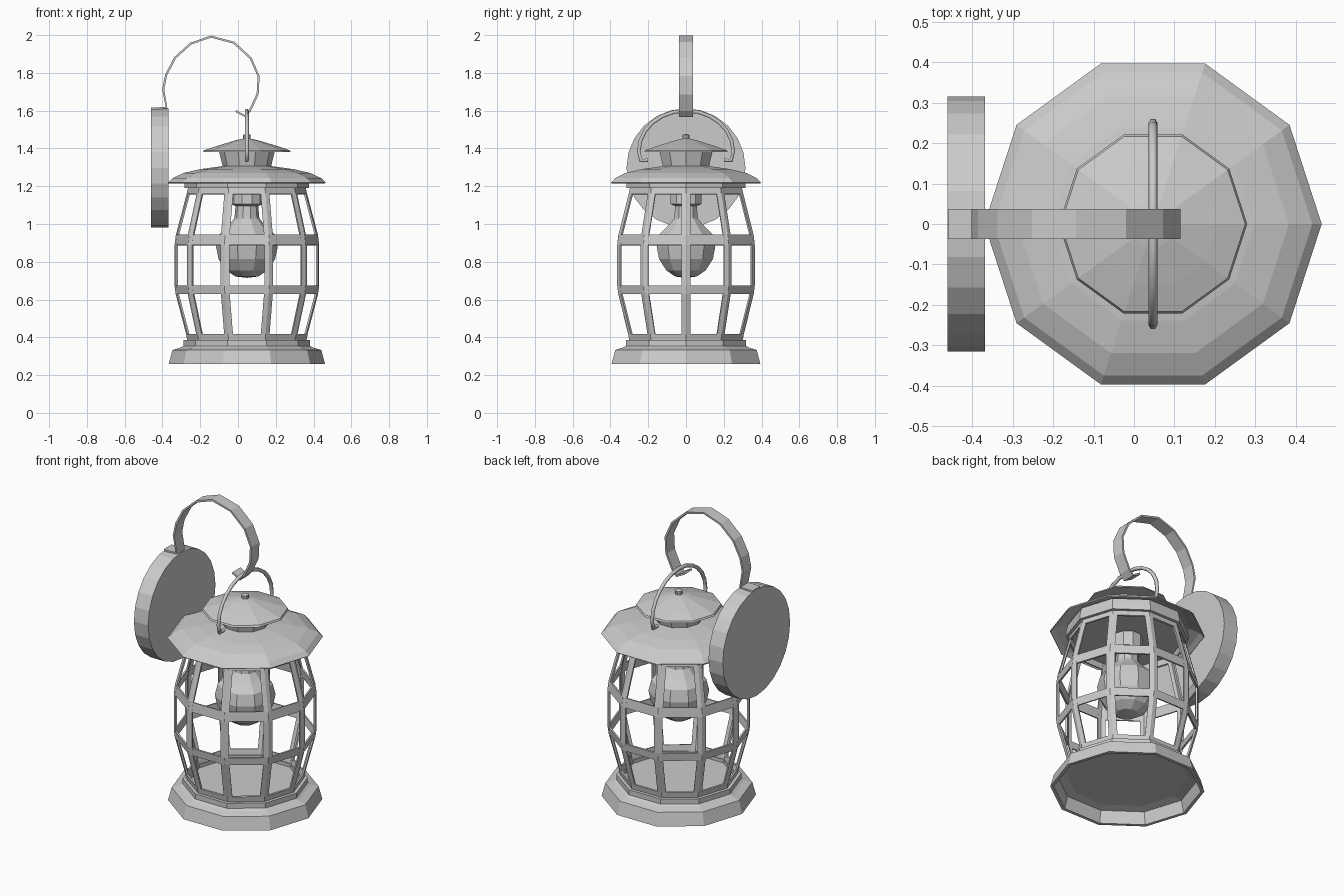
import bpy, bmesh, math
from mathutils import Vector

if "Cube" in bpy.data.objects:
    bpy.data.objects.remove(bpy.data.objects["Cube"])

AX = 0.047   # x of the lantern's axis
N = 10       # sides of the lantern


def make(name, verts, faces, thick=0.0):
    me = bpy.data.meshes.new(name)
    me.from_pydata(verts, [], faces)
    bm = bmesh.new()
    bm.from_mesh(me)
    bmesh.ops.remove_doubles(bm, verts=bm.verts, dist=1e-5)
    bmesh.ops.recalc_face_normals(bm, faces=bm.faces)
    bm.to_mesh(me)
    bm.free()
    ob = bpy.data.objects.new(name, me)
    bpy.context.collection.objects.link(ob)
    if thick:
        mod = ob.modifiers.new("thickness", 'SOLIDIFY')
        mod.thickness = thick
        mod.offset = 0
    return ob


def corner(i, r, z):
    a = 2 * math.pi * i / N
    return Vector((AX + r * math.cos(a), r * math.sin(a), z))


def lathe(name, profile, thick=0.0):
    verts, faces = [], []
    for r, z in profile:
        verts += [corner(i, r, z) for i in range(N)]
    for k in range(len(profile) - 1):
        for i in range(N):
            j = (i + 1) % N
            f = [k * N + i, k * N + j, (k + 1) * N + j, (k + 1) * N + i]
            if profile[k][0] == 0:
                f = [k * N] + f[2:]
            elif profile[k + 1][0] == 0:
                f = f[:2] + [(k + 1) * N]
            faces.append(f)
    return make(name, verts, faces, thick)


# base: hollow skirt with a floor plate
lathe("base", [(0.395, 0.258), (0.414, 0.258), (0.394, 0.333), (0.35, 0.346), (0.335, 0.355),
               (0.335, 0.385), (0.30, 0.385), (0.30, 0.365), (0, 0.365),
               ])
lathe("base_underside", [(0.395, 0.258), (0.378, 0.328), (0.33, 0.338), (0, 0.338)])

# roof, collar and ceiling
lathe("roof", [(0.415, 1.217), (0.392, 1.24), (0.335, 1.267), (0.25, 1.287), (0.125, 1.304)], 0.006)
lathe("collar", [(0, 1.19), (0.33, 1.19), (0.33, 1.217), (0.32, 1.26)])

# flared neck, top cap and finial
lathe("neck", [(0.127, 1.30), (0.148, 1.385)])
lathe("top_cap", [(0.14, 1.383), (0.233, 1.38), (0.228, 1.39), (0.16, 1.413), (0.06, 1.443),
                  (0.02, 1.452), (0.02, 1.472), (0, 1.477)])

# cage: ribs folded over each corner, plus horizontal bands
CAGE = [(0.307, 1.185), (0.371, 0.943), (0.378, 0.888), (0.378, 0.675), (0.372, 0.63), (0.312, 0.40)]
HALF = 0.024
verts, faces = [], []
for i in range(N):
    b = len(verts)
    for r, z in CAGE:
        c = corner(i, r, z)
        for j in (i - 1, i, i + 1):
            d = corner(j, r, z) - c
            verts.append(c + d.normalized() * HALF if j != i else c)
    for k in range(len(CAGE) - 1):
        for s in (0, 1):
            p = b + 3 * k + s
            faces.append((p, p + 1, p + 4, p + 3))
make("cage_ribs", verts, faces, 0.01)
lathe("upper_band", CAGE[1:3], 0.01)
lathe("lower_band", CAGE[3:5], 0.01)
lathe("top_band", [(0.314, 1.158), (0.307, 1.19)], 0.01)
lathe("bottom_band", [(0.317, 0.418), (0.31, 0.38)], 0.01)

# socket and bulb
lathe("socket", [(0.085, 1.192), (0.085, 1.105), (0.06, 1.095), (0, 1.095)])
lathe("bulb", [(0.06, 1.10), (0.066, 1.03), (0.10, 0.99), (0.147, 0.945), (0.163, 0.88),
               (0.15, 0.815), (0.11, 0.755), (0.06, 0.722), (0, 0.715)])

# round wall plate
bpy.ops.mesh.primitive_cylinder_add(vertices=24, radius=0.315, depth=0.093,
                                    location=(-0.4145, 0, 1.297), rotation=(0, math.pi / 2, 0))
bpy.context.object.name = "wall_plate"

# hook: flat strap bent from the plate over to the bail
STRAP = [(-0.46, 1.612), (-0.378, 1.615), (-0.396, 1.714), (-0.38, 1.79), (-0.333, 1.88),
         (-0.25, 1.955), (-0.143, 1.992), (-0.022, 1.96), (0.067, 1.878), (0.109, 1.783),
         (0.104, 1.688), (0.063, 1.6), (0.037, 1.571), (-0.012, 1.598)]
verts = [(x, y, z) for x, z in STRAP for y in (-0.037, 0.037)]
faces = [(2 * k, 2 * k + 1, 2 * k + 3, 2 * k + 2) for k in range(len(STRAP) - 1)]
make("hook_strap", verts, faces, 0.011)

# bail: bent wire handle
path = [(-0.2, 1.337), (-0.24, 1.337)]
for i in range(13):
    a = math.pi * (1 - i / 12)
    path.append((0.25 * math.cos(a), 1.385 + 0.215 * math.sin(a)))
path += [(0.24, 1.337), (0.2, 1.337)]
cu = bpy.data.curves.new("bail", 'CURVE')
cu.dimensions = '3D'
cu.bevel_depth = 0.011
cu.bevel_resolution = 1
cu.use_fill_caps = True
sp = cu.splines.new('POLY')
sp.points.add(len(path) - 1)
for p, (y, z) in zip(sp.points, path):
    p.co = (AX, y, z, 1)
bpy.context.collection.objects.link(bpy.data.objects.new("bail", cu))
